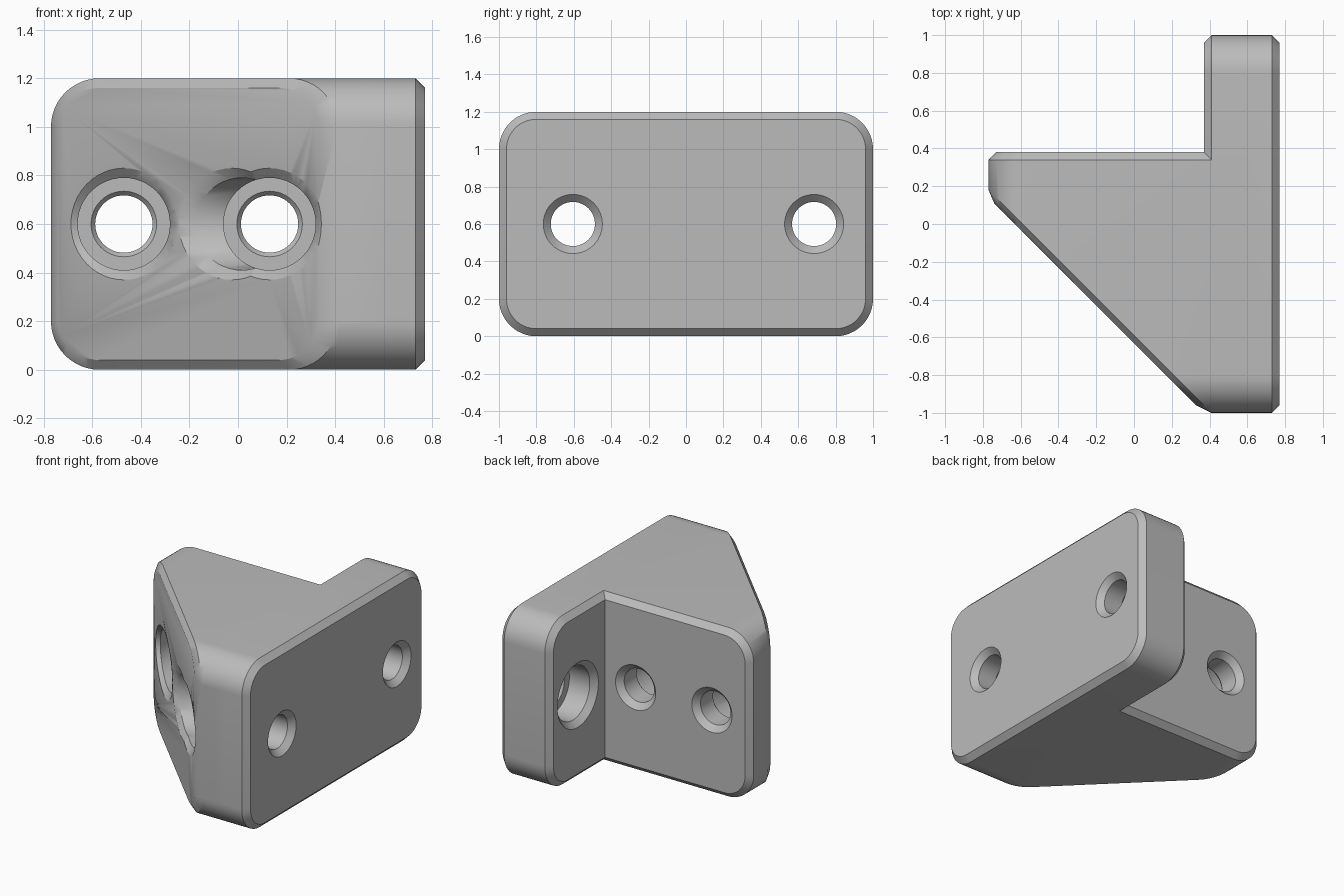
import bpy, bmesh, math

default = bpy.data.objects.get("Cube")
if default:
    bpy.data.objects.remove(default, do_unlink=True)

HEIGHT, ROUND, BEVEL = 1.2, 0.2, 0.04
DIAGONAL = -0.63          # sloped face lies on x + y = DIAGONAL
STEPS = 12

grey = bpy.data.materials.new("light_grey")
grey.use_nodes = True
colour = (0.5, 0.5, 0.5, 1)
grey.diffuse_color = colour
grey.node_tree.nodes["Principled BSDF"].inputs["Base Color"].default_value = colour


def make_object(name, bm):
    bmesh.ops.recalc_face_normals(bm, faces=bm.faces)
    mesh = bpy.data.meshes.new(name)
    bm.to_mesh(mesh)
    bm.free()
    mesh.materials.append(grey)
    obj = bpy.data.objects.new(name, mesh)
    bpy.context.collection.objects.link(obj)
    return obj


def rounded(c0, r0, c1, r1, inset):
    """Rounded rectangle as (u, z) points around corner centres c0 and c1."""
    points = []
    for centre, radius, side in ((c0, r0, -1), (c1, r1, 1)):
        for i in range(STEPS + 1):
            a = math.pi / 2 * i / STEPS
            rise = (ROUND - inset) * math.sin(a)
            u = centre + side * radius * math.cos(a)
            points += [(u, ROUND - rise), (u, HEIGHT - ROUND + rise)]
    return points


def hull(name, points):
    bm = bmesh.new()
    for p in points:
        bm.verts.new(p)
    bmesh.ops.remove_doubles(bm, verts=bm.verts, dist=1e-5)
    bmesh.ops.convex_hull(bm, input=bm.verts)
    loose = [v for v in bm.verts if not v.link_faces]
    bmesh.ops.delete(bm, geom=loose, context='VERTS')
    bmesh.ops.dissolve_limit(bm, angle_limit=math.radians(0.3),
                             verts=bm.verts, edges=bm.edges)
    return make_object(name, bm)


def combine(target, other, operation):
    mod = target.modifiers.new(other.name, 'BOOLEAN')
    mod.operation, mod.object, mod.solver = operation, other, 'EXACT'
    bpy.ops.object.select_all(action='DESELECT')
    bpy.context.view_layer.objects.active = target
    target.select_set(True)
    bpy.ops.object.modifier_apply(modifier=mod.name)
    bpy.data.objects.remove(other, do_unlink=True)


# Upright mounting plate with bevelled rims
points = []
for x, inset in ((0.37, BEVEL), (0.41, 0), (0.73, 0), (0.77, BEVEL)):
    r = ROUND - inset
    points += [(x, y, z) for y, z in rounded(-0.8, r, 0.8, r, inset)]
bracket = hull("corner_bracket", points)

# Wedge: back arm face, sloped face, and the end buried in the plate
points = []
for y, inset in ((0.34, 0), (0.38, BEVEL)):
    points += [(x, y, z) for x, z in rounded(-0.57, ROUND - inset, 0.6, 0, inset)]
for plane, left, right, inset in ((DIAGONAL, 0.17, 0.16, BEVEL),
                                  (DIAGONAL + BEVEL, ROUND, ROUND, 0)):
    loop = rounded(-0.57, left, plane + 0.8, right, inset)
    points += [(x, plane - x, z) for x, z in loop]
points += [(0.6, y, z) for y, z in rounded(-0.8, ROUND, 0.34, 0, 0)]
combine(bracket, hull("wedge", points), 'UNION')


# Screw holes: each cutter is a loft of rings along x or y
def screw_hole(name, u0, outer, along_x, sloped):
    floor = outer - 0.2
    rings = []
    for k in (-1, 0, 1):                       # flared mouth
        rz = 0.23 - BEVEL * k
        if sloped:
            ru = 0.218 - 0.028 * k
            rings.append((ru, rz, DIAGONAL + BEVEL * k, 1))
        else:
            rings.append((rz, rz, outer - 0.4 + BEVEL * k, 0))
    for r, w in ((0.19, floor), (0.135, floor), (0.118, floor + 0.02),
                 (0.118, outer - BEVEL), (0.198, outer + BEVEL)):
        rings.append((r, r, w, 0))
    bm = bmesh.new()
    loops = []
    for ru, rz, base, slope in rings:
        loop = []
        for i in range(48):
            a = math.tau * i / 48
            u = u0 + ru * math.cos(a)
            w, z = base - slope * u, HEIGHT / 2 + rz * math.sin(a)
            loop.append(bm.verts.new((w, u, z) if along_x else (u, w, z)))
        loops.append(loop)
    for a, b in zip(loops, loops[1:]):
        for i in range(48):
            j = (i + 1) % 48
            bm.faces.new((a[i], a[j], b[j], b[i]))
    bm.faces.new(loops[0])
    bm.faces.new(loops[-1])
    cutter = make_object(name, bm)
    cutter.hide_render = True
    return cutter


for name, u0, outer, along_x, sloped in (
        ("plate_back_hole", 0.685, 0.77, True, False),
        ("plate_front_hole", -0.605, 0.77, True, True),
        ("arm_right_hole", -0.47, 0.38, False, True),
        ("arm_left_hole", 0.13, 0.38, False, True)):
    combine(bracket, screw_hole(name, u0, outer, along_x, sloped), 'DIFFERENCE')

# Smooth the rounded surfaces, keep the bevel lines crisp
bpy.ops.object.select_all(action='DESELECT')
bracket.select_set(True)
bpy.context.view_layer.objects.active = bracket
bpy.ops.object.shade_smooth_by_angle(angle=math.radians(30))
